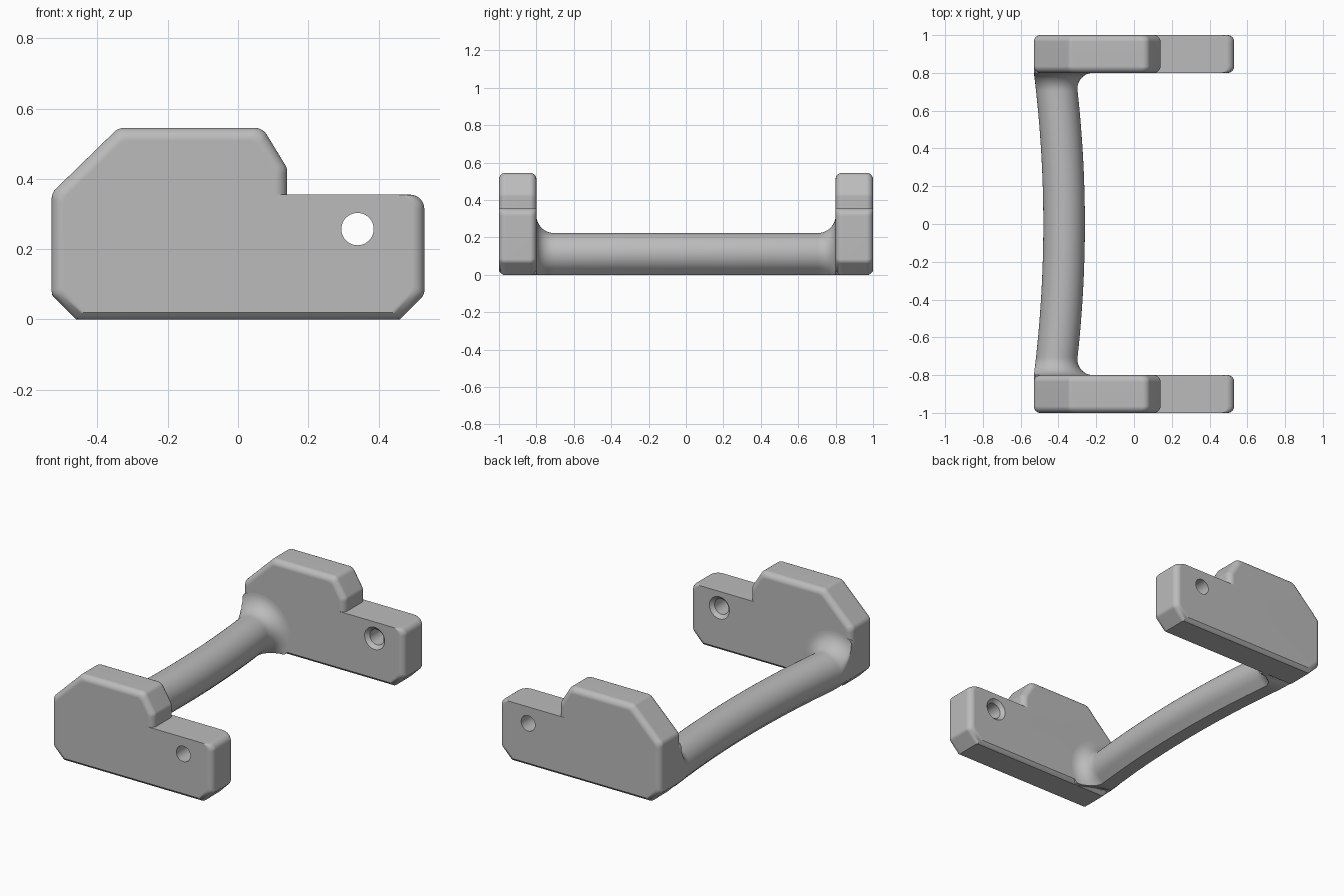
import bpy, bmesh, math
from math import sin, cos, pi, sqrt
from mathutils import Vector

cube = bpy.data.objects.get("Cube")
if cube:
    bpy.data.objects.remove(cube, do_unlink=True)

grey = bpy.data.materials.new("plain grey")
grey.use_nodes = True
GREY = (0.5, 0.5, 0.5, 1)
grey.diffuse_color = GREY
grey.node_tree.nodes["Principled BSDF"].inputs["Base Color"].default_value = GREY


def loft(name, rings):
    """Skin a list of equal-length point rings and cap both ends."""
    bm = bmesh.new()
    loops = [[bm.verts.new(p) for p in ring] for ring in rings]
    n = len(loops[0])
    for a, b in zip(loops, loops[1:]):
        for i in range(n):
            j = (i + 1) % n
            bm.faces.new((a[i], a[j], b[j], b[i]))
    bm.faces.new(loops[0])
    bm.faces.new(loops[-1])
    bmesh.ops.remove_doubles(bm, verts=bm.verts, dist=0.0002)
    bmesh.ops.recalc_face_normals(bm, faces=bm.faces)
    mesh = bpy.data.meshes.new(name)
    bm.to_mesh(mesh)
    bm.free()
    mesh.materials.append(grey)
    obj = bpy.data.objects.new(name, mesh)
    bpy.context.collection.objects.link(obj)
    return obj


def activate(obj):
    bpy.ops.object.select_all(action='DESELECT')
    obj.select_set(True)
    bpy.context.view_layer.objects.active = obj


def finish(obj):
    activate(obj)
    bpy.ops.object.shade_smooth_by_angle(angle=math.radians(32))
    mod = obj.modifiers.new("even_shading", 'WEIGHTED_NORMAL')
    mod.keep_sharp = True


# Plate outline (x, z, corner radius), counter-clockwise from the bottom left
OUTLINE = [(-0.46, 0, 0), (0.46, 0, 0), (0.53, 0.07, 0.03), (0.53, 0.355, 0.04),
           (0.14, 0.355, 0), (0.14, 0.43, 0.04), (0.07, 0.545, 0.04),
           (-0.34, 0.545, 0.04), (-0.53, 0.36, 0.04), (-0.53, 0.07, 0.03)]
BOTTOM, LEDGE = 0, 3
EDGE_R, CHAMFER = 0.035, 0.02
INNER, OUTER = 0.8, 1.0


def inset_outline(insets):
    """Move each outline edge inwards by its own distance, then round corners."""
    pts = [Vector(p[:2]) for p in OUTLINE]
    n = len(pts)
    lines = []
    for i in range(n):
        d = (pts[(i + 1) % n] - pts[i]).normalized()
        lines.append((pts[i] + Vector((-d.y, d.x)) * insets[i], d))
    out = []
    for i in range(n):
        (p, d), (q, e) = lines[i - 1], lines[i]
        corner = p + d * ((q - p).cross(e) / d.cross(e))
        radius = OUTLINE[i][2]
        if not radius:
            out.append(corner)
            continue
        turn = d.angle(e)
        start = corner - d * radius * math.tan(turn / 2)
        centre = start + Vector((-d.y, d.x)) * radius
        first = math.atan2(-d.x, d.y)
        for k in range(7):
            a = first + turn * k / 6
            out.append(centre + Vector((cos(a), sin(a))) * radius)
    return out


def plate(name, side):
    rings = []
    steps = 8
    half = []
    for k in range(steps + 1):
        a = pi / 2 * k / steps
        depth = EDGE_R * (1 - cos(a))
        insets = [EDGE_R * (1 - sin(a))] * len(OUTLINE)
        insets[BOTTOM] = max(0, CHAMFER - depth)
        insets[LEDGE] = 0
        half.append((depth, inset_outline(insets)))
    for depth, loop in half:
        rings.append([(p.x, side * (INNER + depth), p.y) for p in loop])
    for depth, loop in reversed(half):
        rings.append([(p.x, side * (OUTER - depth), p.y) for p in loop])
    obj = loft(name, rings)

    # Screw hole, countersunk on the inner face
    hole = [[(0.34 + r * cos(2 * pi * i / 40), side * y, 0.257 + r * sin(2 * pi * i / 40))
             for i in range(40)] for y, r in ((0.78, 0.086), (0.82, 0.046), (1.02, 0.046))]
    cutter = loft("hole_cutter", hole)
    cutter.hide_render = True
    mod = obj.modifiers.new("hole", 'BOOLEAN')
    mod.operation = 'DIFFERENCE'
    mod.solver = 'EXACT'
    mod.object = cutter
    activate(obj)
    bpy.ops.object.modifier_apply(modifier=mod.name)
    bpy.data.objects.remove(cutter, do_unlink=True)
    finish(obj)


# Bowed grip bar: round on top, chamfered to a flat underside, flared at the ends
BAR_R, BAR_Z, FLARE = 0.11, 0.113, 0.095


def bar_ring(y, extra):
    left = -0.48 - 0.05 * min(1, abs(y) / INNER) ** 2
    cx, rho = left + BAR_R, BAR_R + extra
    angles = [-pi / 4 + 1.5 * pi * k / 36 for k in range(37)]
    section = [(rho * cos(a), BAR_Z + rho * sin(a)) for a in angles]
    foot = rho * sqrt(0.5) - max(0, BAR_Z - rho * sqrt(0.5))
    section += [(-foot, 0), (foot, 0)]
    ring = []
    for x, z in section:
        x, z = max(cx + x, left), max(z, 0)
        over = max(0, left + 0.07 - x - z) / 2
        ring.append((x + over, y, z + over))
    return ring


stations = [((INNER - FLARE) * k / 16, 0) for k in range(16)]
for k in range(13):
    a = pi / 2 * k / 12
    stations.append((INNER - FLARE * (1 - sin(a)), FLARE * (1 - cos(a))))
stations.append((INNER + 0.04, FLARE))
stations = [(-y, e) for y, e in reversed(stations[1:])] + stations
finish(loft("grip_bar", [bar_ring(y, e) for y, e in stations]))

plate("front_end_plate", -1)
plate("back_end_plate", 1)
